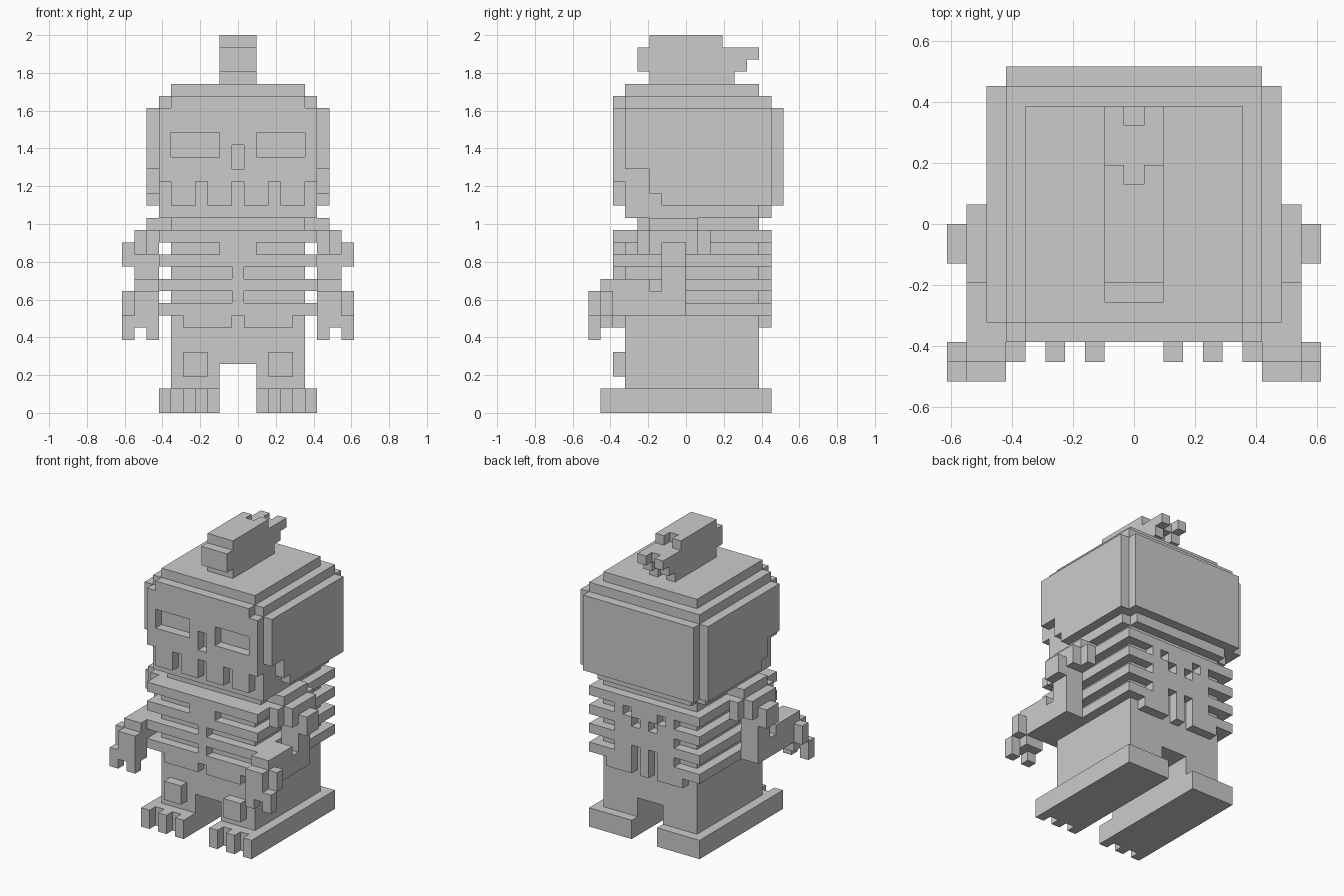
import bpy, bmesh, math

if "Cube" in bpy.data.objects:
    bpy.data.objects.remove(bpy.data.objects["Cube"], do_unlink=True)

UNIT = 2 / 31
mat = bpy.data.materials.new("bone_grey")
mat.use_nodes = True
mat.diffuse_color = (0.6, 0.6, 0.6, 1)
mat.node_tree.nodes["Principled BSDF"].inputs["Base Color"].default_value = (0.6, 0.6, 0.6, 1)


def block(x, y, z):
    """Mirrored block of cells: x counts columns out from the centre."""
    return {(s * i, j, k) for s in (-1, 1) for i in range(x[0], x[1] + 1)
            for j in range(*y) for k in range(*z)}


def side(cells, s):
    return {c for c in cells if c[0] * s > 0}


def build(name, cells):
    """Skin the outside of a set of cells and merge the flat areas."""
    bm = bmesh.new()
    verts = {}

    def vert(p):
        if p not in verts:
            verts[p] = bm.verts.new(((p[0] - 0.5) * UNIT, p[1] * UNIT, p[2] * UNIT))
        return verts[p]

    for c in cells:
        for axis in range(3):
            for step in (0, 1):
                near = list(c)
                near[axis] += 2 * step - 1
                if tuple(near) in cells:
                    continue
                ring = []
                for u, v in ((0, 0), (1, 0), (1, 1), (0, 1)):
                    p = list(c)
                    p[axis] += step
                    p[(axis + 1) % 3] += u
                    p[(axis + 2) % 3] += v
                    ring.append(vert(tuple(p)))
                bm.faces.new(ring if step else ring[::-1])
    bmesh.ops.dissolve_limit(bm, angle_limit=math.radians(1),
                             verts=bm.verts[:], edges=bm.edges[:])
    mesh = bpy.data.meshes.new(name)
    bm.to_mesh(mesh)
    bm.free()
    mesh.materials.append(mat)
    obj = bpy.data.objects.new(name, mesh)
    bpy.context.collection.objects.link(obj)


# Skull with eye sockets, nose and gaps between the teeth
skull = block((0, 6), (-6, 7), (17, 25)) | block((0, 6), (-5, 7), (25, 26))
skull |= block((0, 5), (-6, -5), (25, 26)) | block((0, 5), (-5, 6), (26, 27))
skull -= block((2, 5), (-6, -5), (21, 23))
skull -= block((0, 0), (-6, -5), (20, 22))
for gap in (0, 3, 6):
    skull -= block((gap, gap), (-6, -5), (17, 19))
# Jaw rim under the skull
skull |= block((0, 6), (-5, 6), (16, 17)) | block((0, 5), (6, 7), (16, 17))
build("skull", skull)

# Raised plates on the sides and back of the head
plates = block((7, 7), (-5, 7), (20, 25)) | block((7, 7), (-3, 7), (18, 20))
plates |= block((7, 7), (-2, 7), (17, 18))
build("left_head_plate", side(plates, 1))
build("right_head_plate", side(plates, -1))
build("back_head_plate", block((0, 6), (7, 8), (17, 25)))

# Crest: stepped layers, each forked at the back
crest = set()
for z, front, back in ((27, -3, 4), (28, -4, 5), (29, -4, 6), (30, -3, 3)):
    crest |= block((0, 1), (front, back), (z, z + 1))
    crest -= block((0, 0), (back - 1, back), (z, z + 1))
build("crest", crest)

# Torso core and neck
build("torso", block((0, 5), (-5, 6), (4, 15)) | block((0, 5), (-4, 6), (15, 16)))

# Rib cage shell with grooves between the ribs
ribs = block((0, 6), (-6, 7), (8, 15)) | block((1, 4), (-6, -5), (7, 8))
ribs |= block((0, 4), (6, 7), (7, 8))
ribs -= block((0, 5), (-5, 6), (8, 15))
for z, inner in ((13, 2), (11, 1), (9, 1)):
    ribs -= block((inner, 6), (-6, -5), (z, z + 1))
    ribs -= block((6, 6), (-5, 6), (z, z + 1))
    ribs -= block((4, 6), (6, 7), (z, z + 1))
# Hollows beside the spine
ribs -= block((2, 2), (6, 7), (13, 14))
ribs -= block((1, 1), (6, 7), (12, 13))
ribs -= block((1, 1), (6, 7), (7, 10))
build("rib_cage", ribs)

# Arms: shoulder, elbow, forearm and hand
arm = block((6, 7), (-3, 1), (15, 16)) | block((7, 7), (-4, 2), (13, 15))
arm |= block((8, 8), (-3, 1), (13, 15)) | block((9, 9), (-2, 0), (12, 14))
arm |= block((7, 8), (-2, 0), (8, 13)) | block((7, 8), (-3, -2), (8, 10))
arm |= block((7, 8), (-6, -3), (8, 11))
hand = block((7, 8), (-7, -6), (7, 11)) | block((7, 8), (-8, -7), (7, 10))
hand |= block((9, 9), (-7, -6), (8, 10)) | block((9, 9), (-8, -7), (6, 8))
hand |= block((7, 7), (-8, -7), (6, 7))

# Legs with kneecaps, and feet with three toes
leg = block((2, 5), (-5, 6), (2, 4)) | block((3, 4), (-6, -5), (3, 5))
foot = block((2, 6), (-6, 7), (0, 2))
for toe in (2, 4, 6):
    foot |= block((toe, toe), (-7, -6), (0, 2))

for label, s in (("left", 1), ("right", -1)):
    for part, cells in (("arm", arm), ("hand", hand), ("leg", leg), ("foot", foot)):
        build(f"{label}_{part}", side(cells, s))
